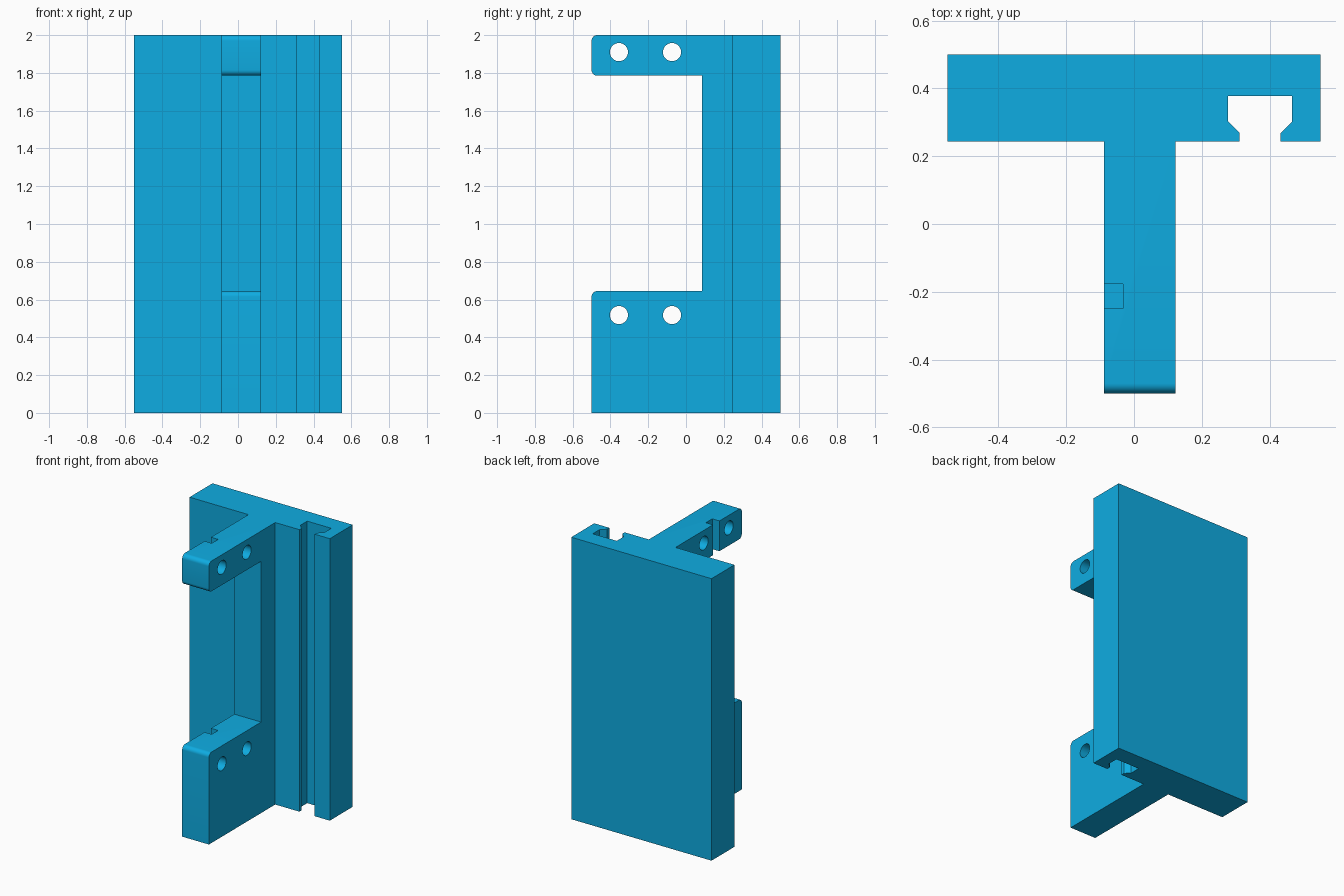
import bpy, bmesh, math
from mathutils import Vector

if "Cube" in bpy.data.objects:
    bpy.data.objects.remove(bpy.data.objects["Cube"])

R = 0.03  # corner rounding of the arms


def prism(name, pts, axis, lo, hi):
    """Extrude a 2D profile: axis 'Z' takes (x, y) points, axis 'X' takes (y, z)."""
    place = (lambda p, d: (p[0], p[1], d)) if axis == 'Z' else (lambda p, d: (d, p[0], p[1]))
    bm = bmesh.new()
    face = bm.faces.new([bm.verts.new(place(p, lo)) for p in pts])
    ext = bmesh.ops.extrude_face_region(bm, geom=[face])
    shift = Vector(place((0, 0), hi - lo))
    bmesh.ops.translate(bm, vec=shift, verts=[v for v in ext['geom'] if isinstance(v, bmesh.types.BMVert)])
    bmesh.ops.recalc_face_normals(bm, faces=bm.faces)
    mesh = bpy.data.meshes.new(name)
    bm.to_mesh(mesh)
    bm.free()
    mesh.materials.append(blue)
    obj = bpy.data.objects.new(name, mesh)
    bpy.context.collection.objects.link(obj)
    return obj


def arc(cy, cz, r, a0, a1, n):
    return [(cy + r * math.cos(math.radians(a0 + (a1 - a0) * i / n)),
             cz + r * math.sin(math.radians(a0 + (a1 - a0) * i / n))) for i in range(n + 1)]


def boolean(target, tool, operation):
    tool.hide_render = True
    mod = target.modifiers.new(tool.name, 'BOOLEAN')
    mod.operation, mod.solver, mod.object = operation, 'EXACT', tool
    bpy.context.view_layer.objects.active = target
    bpy.ops.object.modifier_apply(modifier=mod.name)
    bpy.data.objects.remove(tool)


blue = bpy.data.materials.new("blue")
blue.diffuse_color = (0.0045, 0.413, 0.76, 1)
blue.use_nodes = True
blue.node_tree.nodes["Principled BSDF"].inputs["Base Color"].default_value = blue.diffuse_color

# Back plate with the T-slot running its full height
bracket = prism("slotted_bracket", [
    (-0.55, 0.5), (-0.55, 0.243), (0.312, 0.243), (0.312, 0.268), (0.278, 0.302),
    (0.278, 0.378), (0.467, 0.378), (0.467, 0.302), (0.432, 0.268), (0.432, 0.243),
    (0.55, 0.243), (0.55, 0.5)], 'Z', 0, 2)

# C-shaped web with rounded arm tips
web = prism("web", [(0.35, 0), (0.35, 2)]
            + arc(-0.5 + R, 2 - R, R, 90, 180, 8)
            + arc(-0.5 + R, 1.785 + R, R, 180, 270, 8)
            + [(0.085, 1.785), (0.085, 0.645)]
            + arc(-0.5 + R, 0.645 - R, R, 90, 180, 8)
            + [(-0.5, 0)], 'X', -0.088, 0.122)
boolean(bracket, web, 'UNION')

# Pairs of cross holes and a side groove in each arm
for hole_z, low, high in ((1.91, 1.7, 2.1), (0.518, 0.43, 0.75)):
    for hole_y in (-0.355, -0.074):
        hole = prism("hole_cutter", arc(hole_y, hole_z, 0.048, 0, 352.5, 47), 'X', -0.3, 0.3)
        boolean(bracket, hole, 'DIFFERENCE')
    groove = prism("groove_cutter", [(-0.2, -0.249), (-0.032, -0.249), (-0.032, -0.177), (-0.2, -0.177)],
                   'Z', low, high)
    boolean(bracket, groove, 'DIFFERENCE')

bpy.ops.object.select_all(action='DESELECT')
bracket.select_set(True)
bpy.context.view_layer.objects.active = bracket
bpy.ops.object.shade_smooth_by_angle(angle=math.radians(30))
